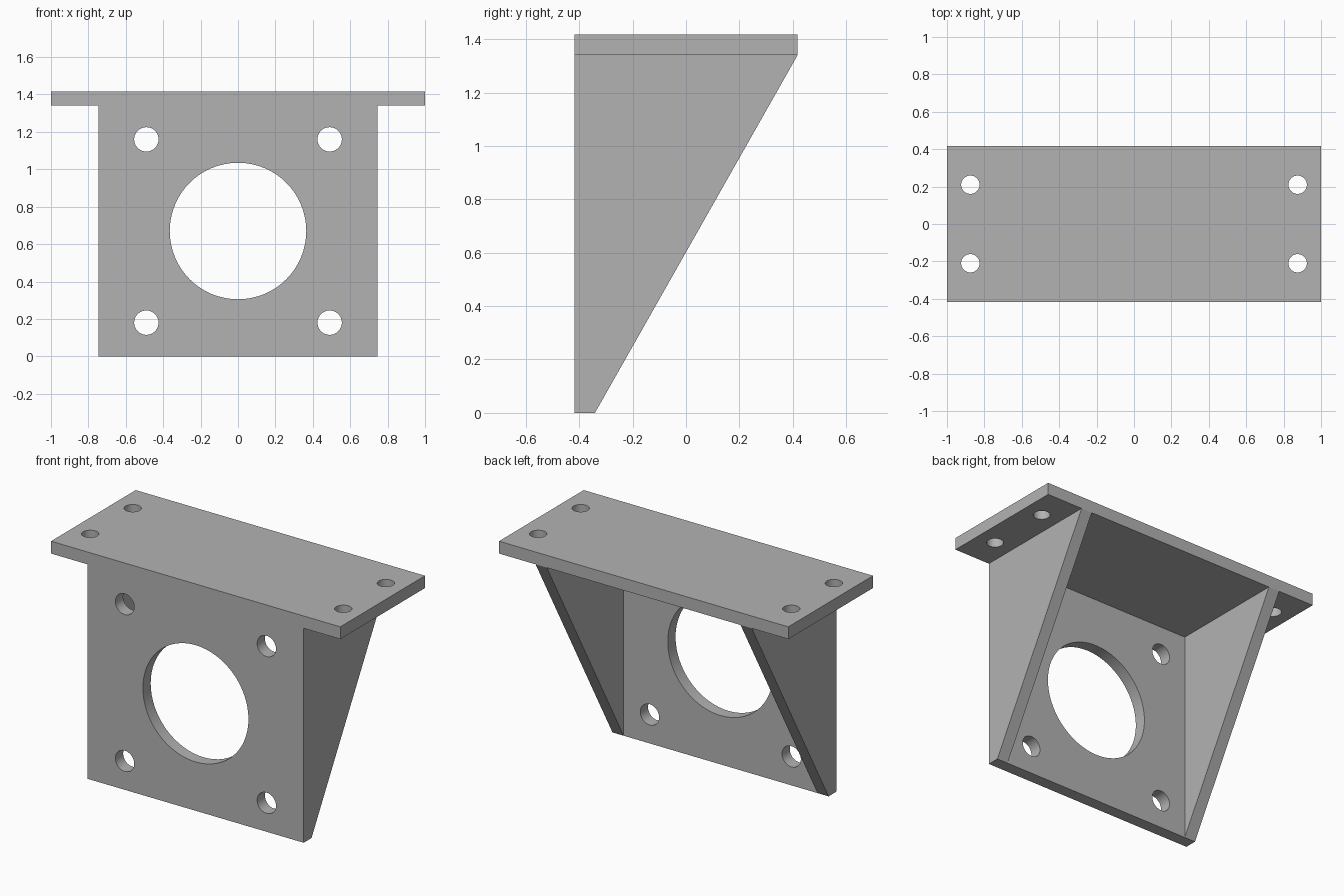
import bpy
import bmesh
import math
from mathutils import Matrix, Vector

cube = bpy.data.objects.get("Cube")
if cube:
    bpy.data.objects.remove(cube, do_unlink=True)

# Main dimensions
T = 0.077            # sheet thickness
TOP = 1.417          # overall height
UNDER = TOP - T      # underside of the top plate
DEPTH = 0.418        # half depth
HALF_W = 0.747       # half width of the front plate
BACK = -DEPTH + T    # rear face of the front plate

grey = bpy.data.materials.new("plain_grey")
grey.use_nodes = True
colour = (0.45, 0.45, 0.45, 1)
grey.diffuse_color = colour
grey.node_tree.nodes["Principled BSDF"].inputs["Base Color"].default_value = colour


def make_object(name, bm):
    bmesh.ops.recalc_face_normals(bm, faces=bm.faces)
    mesh = bpy.data.meshes.new(name)
    bm.to_mesh(mesh)
    bm.free()
    mesh.materials.append(grey)
    obj = bpy.data.objects.new(name, mesh)
    bpy.context.collection.objects.link(obj)
    return obj


def prism(name, outline, offset):
    """Extrude a flat outline by an offset vector."""
    bm = bmesh.new()
    face = bm.faces.new([bm.verts.new(p) for p in outline])
    new = bmesh.ops.extrude_face_region(bm, geom=[face])["geom"]
    verts = [g for g in new if isinstance(g, bmesh.types.BMVert)]
    bmesh.ops.translate(bm, verts=verts, vec=Vector(offset))
    return make_object(name, bm)


def drill(obj, holes, turn):
    """Cut round holes, given as (centre, radius), through a plate."""
    bm = bmesh.new()
    for centre, radius in holes:
        bmesh.ops.create_cone(bm, cap_ends=True, segments=64, radius1=radius,
                              radius2=radius, depth=T * 3,
                              matrix=Matrix.Translation(centre) @ turn)
    cutter = make_object("hole_cutter", bm)
    cutter.hide_render = True
    mod = obj.modifiers.new("holes", 'BOOLEAN')
    mod.operation = 'DIFFERENCE'
    mod.solver = 'EXACT'
    mod.object = cutter
    bpy.ops.object.select_all(action='DESELECT')
    bpy.context.view_layer.objects.active = obj
    obj.select_set(True)
    bpy.ops.object.modifier_apply(modifier=mod.name)
    bpy.data.objects.remove(cutter, do_unlink=True)
    bpy.ops.object.shade_smooth_by_angle(angle=math.radians(30))


# Top mounting plate with two holes in each overhanging ear
top_plate = prism("top_plate", [(-1, -DEPTH, UNDER), (1, -DEPTH, UNDER),
                                (1, DEPTH, UNDER), (-1, DEPTH, UNDER)], (0, 0, T))
drill(top_plate, [((sx * 0.875, sy * 0.21, TOP - T / 2), 0.049)
                  for sx in (-1, 1) for sy in (-1, 1)], Matrix())

# Front plate with a large central bore and four bolt holes
front_plate = prism("front_plate", [(-HALF_W, -DEPTH, 0), (HALF_W, -DEPTH, 0),
                                    (HALF_W, -DEPTH, UNDER), (-HALF_W, -DEPTH, UNDER)],
                    (0, T, 0))
mid_y, mid_z = -DEPTH + T / 2, UNDER / 2
holes = [((0, mid_y, mid_z), 0.365)]
holes += [((sx * 0.49, mid_y, mid_z + sz * 0.49), 0.065)
          for sx in (-1, 1) for sz in (-1, 1)]
drill(front_plate, holes, Matrix.Rotation(math.pi / 2, 4, 'X'))

# Triangular side gussets joining the two plates
for name, side in (("left_gusset", 1), ("right_gusset", -1)):
    x = side * HALF_W
    prism(name, [(x, BACK, 0), (x, DEPTH, UNDER), (x, BACK, UNDER)], (-side * T, 0, 0))
